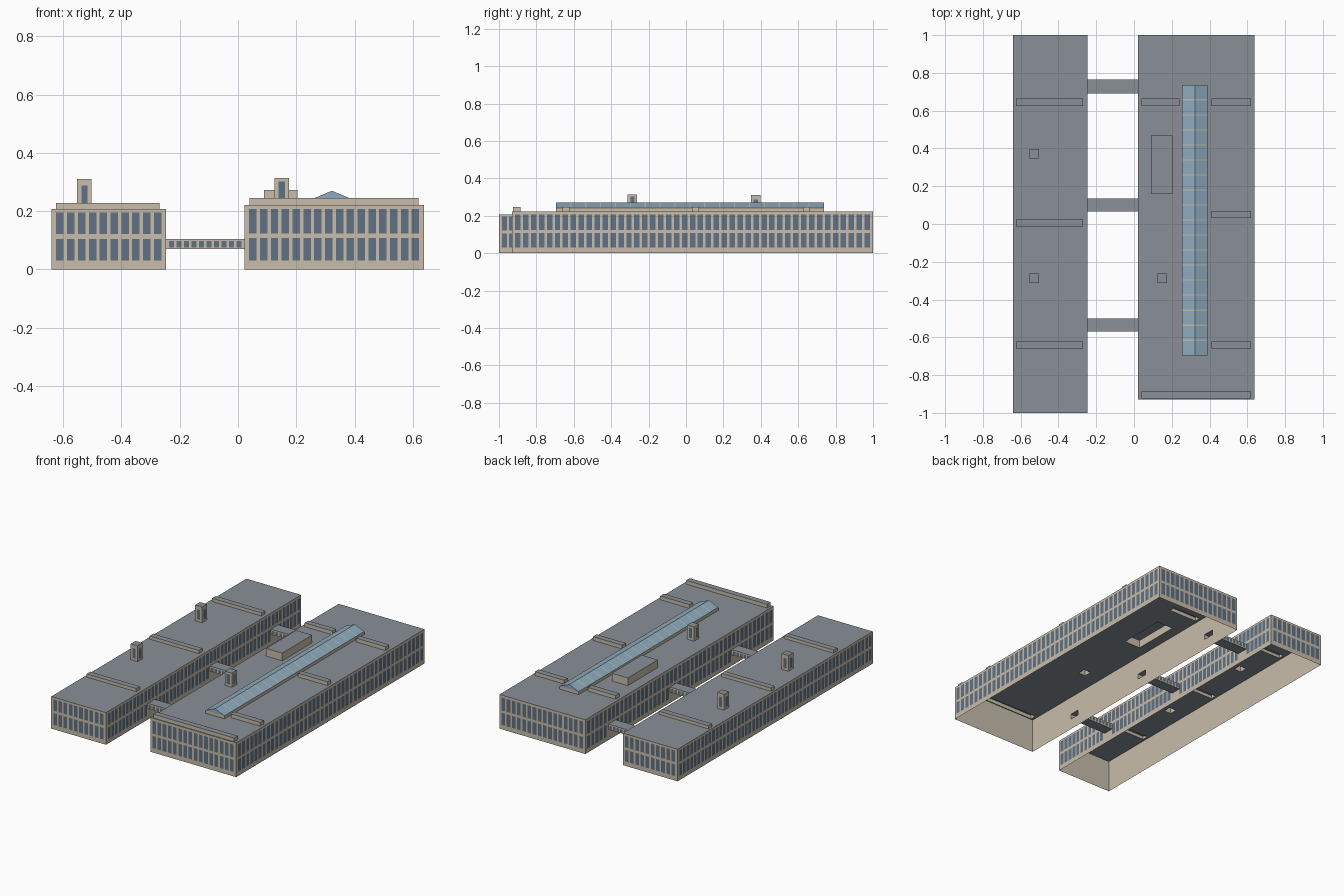
import bpy
import bmesh
from mathutils import Vector

cube = bpy.data.objects.get("Cube")
if cube:
    bpy.data.objects.remove(cube, do_unlink=True)


def material(name, rgb):
    m = bpy.data.materials.new(name)
    m.use_nodes = True
    m.diffuse_color = (*rgb, 1)
    bsdf = next(n for n in m.node_tree.nodes if n.type == 'BSDF_PRINCIPLED')
    bsdf.inputs["Base Color"].default_value = (*rgb, 1)
    return m


MATS = [material("stone wall", (0.58, 0.51, 0.41)),
        material("grey roof", (0.25, 0.28, 0.31)),
        material("window glass", (0.115, 0.165, 0.23)),
        material("skylight glass", (0.27, 0.41, 0.52))]
WALL, ROOF, WINDOW, SKYLIGHT = range(4)
X, Y, Z = Vector((1, 0, 0)), Vector((0, 1, 0)), Vector((0, 0, 1))


def finish(name, bm):
    mesh = bpy.data.meshes.new(name)
    bm.to_mesh(mesh)
    bm.free()
    for m in MATS:
        mesh.materials.append(m)
    ob = bpy.data.objects.new(name, mesh)
    bpy.context.collection.objects.link(ob)
    return ob


def quad(bm, points, mat):
    f = bm.faces.new([bm.verts.new(p) for p in points])
    f.material_index = mat


def panel(bm, o, u, v, w, h, mat, holes=()):
    """Flat panel facing u x v, with rectangular openings (u0, u1, v0, v1)."""
    us = sorted({0, w} | {c for q in holes for c in q[:2]})
    vs = sorted({0, h} | {c for q in holes for c in q[2:]})
    for a, b in zip(us, us[1:]):
        for c, d in zip(vs, vs[1:]):
            mu, mv = (a + b) / 2, (c + d) / 2
            if any(q[0] < mu < q[1] and q[2] < mv < q[3] for q in holes):
                continue
            quad(bm, [o + u * s + v * t for s, t in ((a, c), (b, c), (b, d), (a, d))], mat)


def sides(x0, x1, y0, y1, z):
    """Start corner, direction and width of the four outer walls."""
    return {"front": (Vector((x0, y0, z)), X, x1 - x0),
            "left": (Vector((x1, y0, z)), Y, y1 - y0),
            "back": (Vector((x1, y1, z)), -X, x1 - x0),
            "right": (Vector((x0, y1, z)), -Y, y1 - y0)}


def windows(bm, side, count, ratio, margin, z0, z1, holes=()):
    """Row of equal window plates just proud of a wall."""
    o, u, width = side
    pitch = (width - 2 * margin) / (count - 1 + ratio)
    out = u.cross(Z) * 0.002
    for i in range(count):
        a = margin + i * pitch
        b = a + ratio * pitch
        if any(a < q[1] and b > q[0] and z0 < q[3] and z1 > q[2] for q in holes):
            continue
        panel(bm, o + out + u * a + Z * z0, u, Z, b - a, z1 - z0, WINDOW)


def roof_box(name, x0, x1, y0, y1, z0, z1, window=None):
    bm = bmesh.new()
    for side in sides(x0, x1, y0, y1, z0).values():
        o, u, w = side
        panel(bm, o, u, Z, w, z1 - z0, WALL)
        if window:
            windows(bm, side, 1, 1, w * 0.28, *window)
    panel(bm, Vector((x0, y0, z1)), X, Y, x1 - x0, y1 - y0, ROOF)
    finish(name, bm)


BRIDGES = [(-0.57, -0.5), (0.065, 0.135), (0.69, 0.765)]
BRIDGE_Z = (0.07, 0.104)


def building(name, x0, x1, y0, y1, h, short_n, long_n, rows, bridge_side, boxes):
    # Walls with bridge openings and two rows of windows
    bm = bmesh.new()
    for key, side in sides(x0, x1, y0, y1, 0).items():
        o, u, w = side
        holes = []
        if key == bridge_side:
            for a, b in BRIDGES:
                span = (a - y0, b - y0) if key == "left" else (y1 - b, y1 - a)
                holes.append((*span, *BRIDGE_Z))
        panel(bm, o, u, Z, w, h, WALL, holes)
        n = short_n if key in ("front", "back") else long_n
        for z0, z1 in rows:
            windows(bm, side, n, 0.69, 0.016, z0, z1, holes)
    # Roof, open beneath the rooftop boxes
    holes = [(b[0] - x0, b[1] - x0, b[2] - y0, b[3] - y0) for _, b, _, _ in boxes]
    panel(bm, Vector((x0, y0, h)), X, Y, x1 - x0, y1 - y0, ROOF, holes)
    finish(name, bm)
    for label, b, top, window in boxes:
        roof_box(label, *b, h, top, window)


# Rooftop strips, towers and plant room
def strip(x0, x1, y, top):
    return ("roof_strip", (x0, x1, y - 0.019, y + 0.019), top, None)


def tower(x, y, top):
    return ("roof_tower", (x - 0.025, x + 0.025, y - 0.025, y + 0.025), top, (0.015, 0.08))


narrow_boxes = [strip(-0.625, -0.27, y, 0.228) for y in (-0.64, 0.005, 0.645)]
narrow_boxes += [tower(-0.527, y, 0.31) for y in (-0.287, 0.373)]
wide_boxes = [strip(0.41, 0.62, y, 0.246) for y in (-0.64, 0.05, 0.645)]
wide_boxes += [strip(0.04, 0.24, 0.645, 0.246), strip(0.04, 0.62, -0.905, 0.246),
               tower(0.15, -0.287, 0.314),
               ("plant_room", (0.09, 0.205, 0.16, 0.468), 0.272, None)]

building("narrow_building", -0.64, -0.247, -1, 1, 0.208, 10, 53,
         [(0.03, 0.105), (0.122, 0.195)], "left", narrow_boxes)
building("wide_building", 0.022, 0.638, -0.93, 1, 0.222, 16, 45,
         [(0.03, 0.108), (0.124, 0.207)], "right", wide_boxes)

# Link bridges
for y0, y1 in BRIDGES:
    x0, x1, (z0, z1) = -0.247, 0.022, BRIDGE_Z
    bm = bmesh.new()
    walls = sides(x0, x1, y0, y1, z0)
    for key in ("front", "back"):
        o, u, w = walls[key]
        panel(bm, o, u, Z, w, z1 - z0, WALL)
        windows(bm, walls[key], 10, 0.7, 0.01, 0.005, 0.027)
    panel(bm, Vector((x0, y0, z1)), X, Y, x1 - x0, y1 - y0, ROOF)
    panel(bm, Vector((x0, y1, z0)), X, -Y, x1 - x0, y1 - y0, ROOF)
    finish("link_bridge", bm)

# Skylight: low curb, glazed gable and thin glazing bars
sx0, sx1, sy0, sy1, eave, ridge = 0.255, 0.39, -0.695, 0.737, 0.242, 0.27
mid = (sx0 + sx1) / 2
bm = bmesh.new()
for o, u, w in sides(sx0, sx1, sy0, sy1, 0.222).values():
    panel(bm, o, u, Z, w, eave - 0.222, WALL)
finish("skylight_curb", bm)


def slopes(bm, y0, y1, lift, mat):
    e, r = eave + lift, ridge + lift
    quad(bm, [(sx0, y1, e), (sx0, y0, e), (mid, y0, r), (mid, y1, r)], mat)
    quad(bm, [(sx1, y0, e), (sx1, y1, e), (mid, y1, r), (mid, y0, r)], mat)


bm = bmesh.new()
slopes(bm, sy0, sy1, 0, SKYLIGHT)
quad(bm, [(sx0, sy0, eave), (sx1, sy0, eave), (mid, sy0, ridge)], SKYLIGHT)
quad(bm, [(sx1, sy1, eave), (sx0, sy1, eave), (mid, sy1, ridge)], SKYLIGHT)
finish("skylight_glass", bm)

bm = bmesh.new()
bays = 18
for i in range(1, bays):
    y = sy0 + (sy1 - sy0) * i / bays
    slopes(bm, y - 0.003, y + 0.003, 0.0015, WALL)
finish("skylight_bars", bm)
